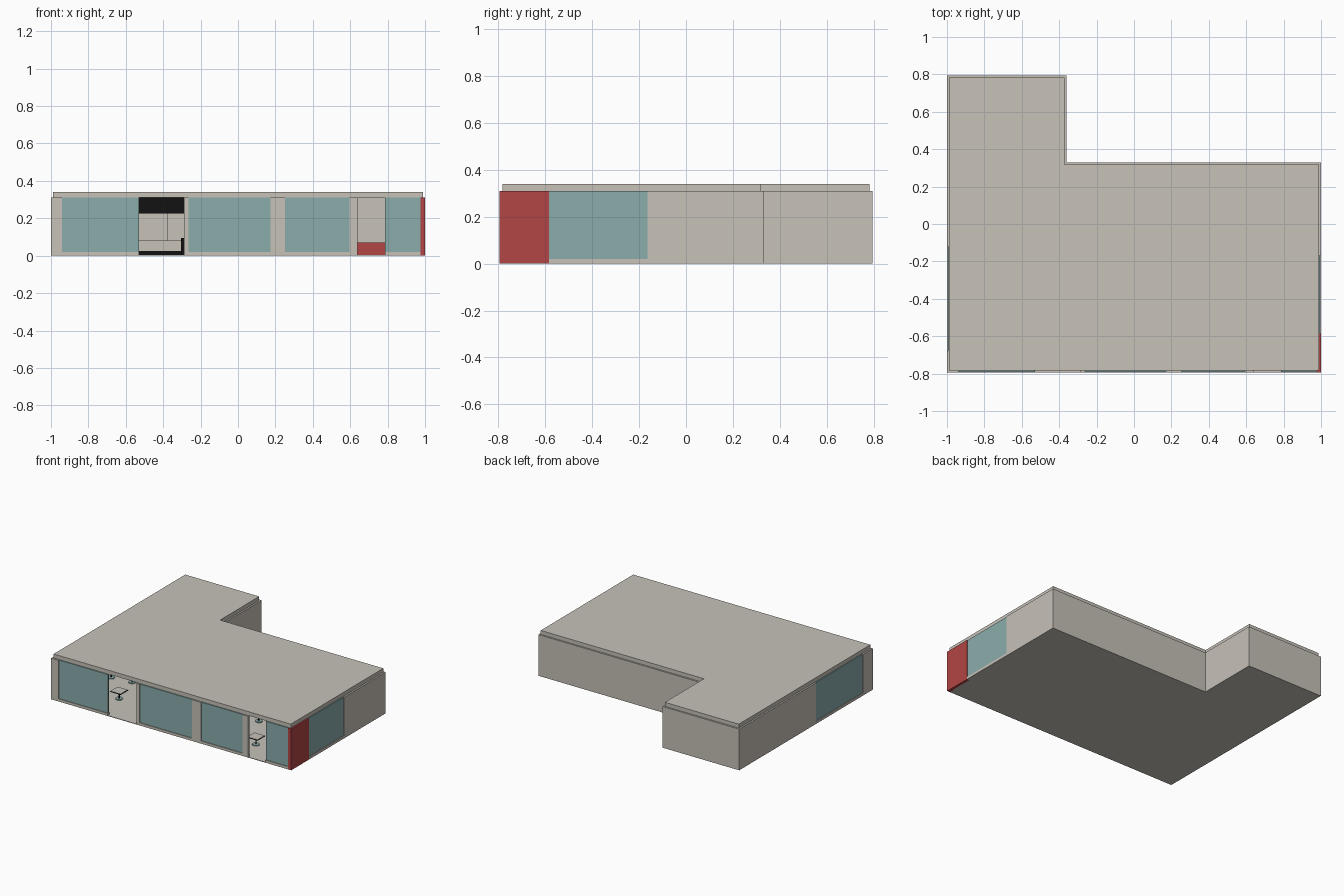
import bpy, bmesh

if "Cube" in bpy.data.objects:
    bpy.data.objects.remove(bpy.data.objects["Cube"])

def material(name, rgb):
    m = bpy.data.materials.new(name)
    m.diffuse_color = (*rgb, 1)
    m.use_nodes = True
    m.node_tree.nodes["Principled BSDF"].inputs["Base Color"].default_value = m.diffuse_color
    return m

STONE = material("warm stone", (0.57, 0.54, 0.485))
GLASS = material("teal glass", (0.254, 0.413, 0.407))
RED = material("red panel", (0.45, 0.06, 0.06))
BLACK = material("black", (0.006, 0.006, 0.006))

def finish(name, bm, mat):
    bmesh.ops.recalc_face_normals(bm, faces=bm.faces)
    me = bpy.data.meshes.new(name)
    bm.to_mesh(me)
    bm.free()
    me.materials.append(mat)
    ob = bpy.data.objects.new(name, me)
    bpy.context.collection.objects.link(ob)
    return ob

def box(name, x, y, z, mat):
    bm = bmesh.new()
    bmesh.ops.create_cube(bm, size=1)
    for v in bm.verts:
        for i, (a, b) in enumerate((x, y, z)):
            v.co[i] = (a + b) / 2 + v.co[i] * (b - a)
    return finish(name, bm, mat)

def disc(name, x, y, z0, z1, r, mat, sides=16):
    bm = bmesh.new()
    bmesh.ops.create_cone(bm, cap_ends=True, segments=sides, radius1=r, radius2=r, depth=z1 - z0)
    bmesh.ops.translate(bm, verts=bm.verts, vec=(x, y, (z0 + z1) / 2))
    return finish(name, bm, mat)

# Plan of the L-shaped building
X, Y, NX, NY, H, T = 1.0, 0.795, -0.36, 0.33, 0.31, 0.02

def l_slab(name, inset, z0, z1, mat):
    i = inset
    pts = [(-X + i, -Y + i), (X - i, -Y + i), (X - i, NY - i),
           (NX - i, NY - i), (NX - i, Y - i), (-X + i, Y - i)]
    bm = bmesh.new()
    face = bm.faces.new([bm.verts.new((*p, z0)) for p in pts])
    ext = bmesh.ops.extrude_face_region(bm, geom=[face])
    top = [g for g in ext["geom"] if isinstance(g, bmesh.types.BMVert)]
    bmesh.ops.translate(bm, verts=top, vec=(0, 0, z1 - z0))
    return finish(name, bm, mat)

l_slab("floor", T, 0, 0.004, STONE)
l_slab("roof", 0.012, H, 0.34, STONE)

# Front wall: piers, windows over sills, and two open doorways
F = (-Y, -Y + T)
for a, b in ((-1, -0.94), (-0.29, -0.265), (0.175, 0.25), (0.595, 0.64)):
    box("front_pier", (a, b), F, (0, H), STONE)
for a, b in ((-0.94, -0.53), (-0.265, 0.175), (0.25, 0.595), (0.785, 0.975)):
    box("front_sill", (a, b), F, (0, 0.02), STONE)
    box("front_window", (a, b), (-Y + 0.005, -Y + 0.015), (0.02, H), GLASS)
for a, b in ((-0.53, -0.29), (0.64, 0.785)):
    box("door_threshold", (a, b), F, (0, 0.004), STONE)

# Right wall with red corner panel and window
R = (X - T, X)
box("red_corner", (0.975, X), (-Y, -0.585), (0, H), RED)
box("right_sill", R, (-0.585, -0.165), (0, 0.02), STONE)
box("right_window", (X - 0.015, X - 0.005), (-0.585, -0.165), (0.02, H), GLASS)
box("right_wall", R, (-0.165, NY), (0, H), STONE)

# Left wall with window
L = (-X, -X + T)
box("left_wall_front", L, (-Y + T, -0.68), (0, H), STONE)
box("left_sill", L, (-0.68, -0.12), (0, 0.02), STONE)
box("left_window", (-X + 0.005, -X + 0.015), (-0.68, -0.12), (0.02, H), GLASS)
box("left_wall_back", L, (-0.12, Y), (0, H), STONE)

# Back walls around the notch
box("back_wall_left", (-X + T, NX), (Y - T, Y), (0, H), STONE)
box("notch_wall", (NX - T, NX), (NY - T, Y - T), (0, H), STONE)
box("back_wall_right", (NX, X - T), (NY - T, NY), (0, H), STONE)

# Service counter, overhead panel, partition and bench inside
box("counter", (-0.75, 0.08), (0.16, 0.24), (0.025, 0.08), STONE)
box("counter_kick", (-0.75, 0.08), (0.16, 0.24), (0.004, 0.025), BLACK)
box("overhead_panel", (-0.75, -0.29), (0.16, 0.18), (0.225, H), BLACK)
box("low_partition", (-0.305, -0.285), (-0.46, -0.33), (0.004, 0.095), BLACK)
box("red_bench", (0.4, 0.82), (0.06, 0.13), (0.004, 0.07), RED)

# Pedestal tables
for x, y in ((-0.62, -0.53), (-0.86, -0.28), (-0.70, -0.26), (0.57, -0.60),
             (0.37, -0.28), (0.0, -0.53), (0.0, -0.28)):
    disc("table_base", x, y, 0.004, 0.01, 0.026, GLASS)
    disc("table_leg", x, y, 0.01, 0.062, 0.005, BLACK, 8)
    box("table_edge", (x - 0.045, x + 0.045), (y - 0.045, y + 0.045), (0.062, 0.066), BLACK)
    box("table_top", (x - 0.042, x + 0.042), (y - 0.042, y + 0.042), (0.066, 0.068), STONE)
